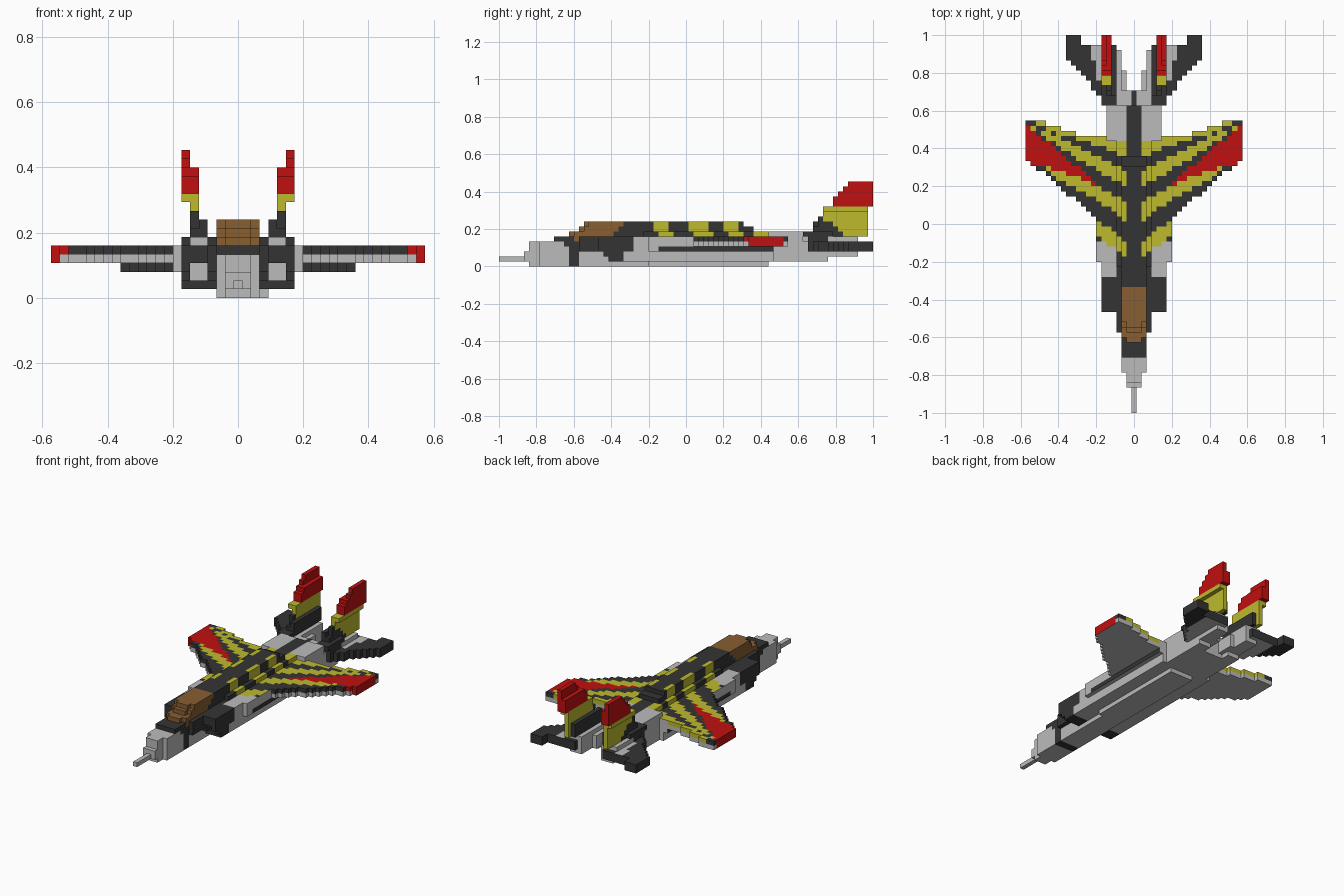
import bpy, bmesh, math
from mathutils import Vector

if "Cube" in bpy.data.objects:
    bpy.data.objects.remove(bpy.data.objects["Cube"])

U = 2 / 75                      # block size; the jet is 75 blocks long
COLOURS = {"light_grey": (0.50, 0.50, 0.50), "charcoal": (0.034, 0.034, 0.034),
           "yellow": (0.51, 0.49, 0.027), "red": (0.53, 0.005, 0.005),
           "amber_glass": (0.246, 0.112, 0.032)}
GREY, DARK, YELLOW, RED, AMBER = range(5)
MATS = []
for mat_name, rgb in COLOURS.items():
    m = bpy.data.materials.new(mat_name)
    m.use_nodes = True
    m.diffuse_color = (*rgb, 1)
    m.node_tree.nodes["Principled BSDF"].inputs["Base Color"].default_value = (*rgb, 1)
    MATS.append(m)

DIRS = [Vector(d) for d in ((1, 0, 0), (-1, 0, 0), (0, 1, 0), (0, -1, 0), (0, 0, 1), (0, 0, -1))]
taken = set()


def box(i0, i1, j0, j1, k0, k1):
    """Cells of an inclusive block range (x, y, z)."""
    return {(i, j, k) for i in range(i0, i1 + 1) for j in range(j0, j1 + 1) for k in range(k0, k1 + 1)}


def both(cells):
    """Mirror cells left to right."""
    return cells | {(-i, j, k) for i, j, k in cells}


def lerp(points, a):
    """Piecewise linear value through (a, value) points."""
    if a <= points[0][0]:
        return points[0][1]
    for (a0, v0), (a1, v1) in zip(points, points[1:]):
        if a <= a1:
            return v0 + (v1 - v0) * (a - a0) / (a1 - a0)
    return points[-1][1]


def build(name, cells, paint):
    """Skin the cells with outer faces only; paint(|i|, j, k, normal) picks the colour."""
    cells = cells - taken
    taken.update(cells)
    bm = bmesh.new()
    verts = {}

    def vert(p):
        key = tuple(round(c * 2) for c in p)
        if key not in verts:
            verts[key] = bm.verts.new((p.x * U, (p.y - 37) * U, (p.z + 0.5) * U))
        return verts[key]

    for c in sorted(cells):
        for n in DIRS:
            if (c[0] + int(n.x), c[1] + int(n.y), c[2] + int(n.z)) in cells:
                continue
            s = Vector((n.y, n.z, n.x))
            t = n.cross(s)
            centre = Vector(c) + n / 2
            corners = [centre + (s * p + t * q) / 2 for p, q in ((-1, -1), (1, -1), (1, 1), (-1, 1))]
            face = bm.faces.new([vert(p) for p in corners])
            face.material_index = paint(abs(c[0]), c[1], c[2], n)
    mesh = bpy.data.meshes.new(name)
    bm.to_mesh(mesh)
    bm.free()
    for m in MATS:
        mesh.materials.append(m)
    bpy.context.collection.objects.link(bpy.data.objects.new(name, mesh))


# Swept stripes: (start line, end line, colour), each line giving y block by |x| block
STRIPES = [
    ([(2, 45), (7, 45), (15, 48.3), (21, 49)], [(2, 44), (7, 45.2), (15, 52), (21, 57)], RED),
    ([(2, 31), (7, 35)], [(2, 34.5), (7, 38)], YELLOW),
    ([(2, 38.5), (7, 42), (15, 46.5), (21, 51)], [(2, 42), (7, 45), (15, 48.3), (21, 50)], YELLOW),
    ([(2, 45), (7, 48), (15, 53), (21, 57)], [(2, 48), (7, 51), (15, 55), (21, 57)], YELLOW),
    ([(2, 51), (7, 53), (15, 55.5), (20, 58)], [(2, 54.5), (7, 55), (19, 58)], YELLOW)]


def stripes(a, j):
    if a < 2:
        return DARK
    for start, end, colour in STRIPES:
        if lerp(start, a) <= j + 0.5 < lerp(end, a):
            return colour
    return DARK


# Nose probe and stepped nose
nose = box(0, 0, 0, 4, 1, 1) | box(-1, 1, 5, 5, 1, 2) | box(-1, 1, 6, 7, 0, 4) | box(-2, 2, 8, 10, 0, 4)
build("nose", nose, lambda a, j, k, n: GREY)

# Canopy: stepped glass, start and end block per layer
canopy = set()
for k, j0, j1 in ((5, 14, 20), (6, 14, 22), (7, 16, 23), (8, 17, 24)):
    canopy |= box(-2, 2, j0 + 1, j1, k, k) | box(-1, 1, j0, j0, k, k)
build("canopy", canopy, lambda a, j, k, n: AMBER)


# Central fuselage
def paint_fuselage(a, j, k, n):
    if k == 5:
        return DARK if j < 54 or a == 0 or (a == 1 and j < 61) else GREY
    if j in (14, 15) or (k >= 3 and 14 <= j < 27) or (k == 4 and 12 < j < 16):
        return DARK
    return GREY


fuselage = box(-2, 2, 11, 53, 0, 0) | box(-2, 2, 11, 63, 1, 5) | box(3, 3, 30, 53, 0, 0)
build("fuselage", fuselage, paint_fuselage)

# Raised spine behind the canopy, with shoulders
spine = box(-2, 2, 21, 53, 6, 6) | box(-2, 2, 23, 50, 7, 7) | box(-2, 2, 24, 48, 8, 8)
spine |= both(box(3, 3, 29, 53, 6, 6)) | box(-1, 1, 54, 60, 6, 6)
build("spine", spine, lambda a, j, k, n: stripes(a, j))
build("rear_deck", both(box(2, 5, 54, 60, 6, 6)), lambda a, j, k, n: GREY)

# Air intakes with raked lips and grey openings
intakes = box(3, 3, 16, 20, 3, 5)
for k, j0 in ((1, 22), (2, 21), (3, 20), (4, 20), (5, 20)):
    intakes |= box(3, 6, j0, 26, k, k)
intakes -= box(4, 5, 20, 22, 2, 3)
build("air_intakes", both(intakes),
      lambda a, j, k, n: GREY if (a in (4, 5) and k in (2, 3) and n.y < 0) or (k < 3 and j > 24) else DARK)


# Body sides
def paint_side(a, j, k, n):
    if n.z > 0 and k == 5:
        if a == 3 and j < 54:
            return stripes(a, j)
        return stripes(a, j) if 33 - (6 - a) / 2 < j < 55 else GREY
    if k == 3 and n.x and a == 7 and j > 31:
        return DARK
    return GREY


sides = box(3, 6, 27, 54, 1, 5) | box(7, 7, 30, 54, 3, 5) | box(3, 5, 55, 60, 1, 5)
build("body_sides", both(sides), paint_side)


# Swept wings
def paint_wing(a, j, k, n):
    if a == 21 and n.x and 50 <= j < 57:
        return RED
    if n.y < 0 and a == 21:
        return RED
    return stripes(a, j) if k == 5 else GREY


wings = set()
for i in range(8, 22):
    lead = round(lerp([(7.5, 39), (21, 50)], i))
    trail = round(lerp([(10, 55), (19, 58)], i))
    wings |= box(i, i, lead, trail - 1, 4, 5)
build("wings", both(wings), paint_wing)

# Twin engine housings with a gap between them
engines = box(3, 5, 61, 65, 1, 1) | box(3, 5, 61, 71, 2, 4) | box(2, 2, 64, 67, 2, 4) | box(3, 3, 61, 71, 5, 5)
build("engine_housings", both(engines), lambda a, j, k, n: GREY)

# Fin roots
build("fin_fairings", both(box(4, 6, 62, 71, 5, 5)), lambda a, j, k, n: GREY if j > 65 else DARK)
build("fin_root_blocks", both(box(4, 4, 61, 72, 6, 6) | box(4, 4, 63, 72, 7, 8) | box(6, 6, 61, 66, 6, 6)),
      lambda a, j, k, n: DARK)


# Tail fins, stepping outward towards the tip
def paint_fin(a, j, k, n):
    if k >= 12:
        return RED
    return YELLOW if j >= 65 + max(0, 9 - k) * 1.3 else DARK


fins = set()
for k, lead in zip(range(6, 17), (61, 63, 64, 64, 65, 65, 67, 67, 68, 69, 70)):
    end = 74 if k >= 12 else 73
    if k <= 14:
        fins |= box(5, 5, lead, end, k, k)
    if k >= 11:
        fins |= box(6, 6, lead, end, k, k)
build("tail_fins", both(fins), paint_fin)


# Tailplanes
def paint_tail(a, j, k, n):
    if n.z < 0:
        return GREY if a < 10 else DARK
    return GREY if n.z > 0 and a in (7, 8) and j >= 66 + (a - 7) * 4 else DARK


tail = set()
for i in range(4, 14):
    tail |= box(i, i, round(61 + (i - 5) * 9 / 8), 74 if i > 10 else 72, 3, 4)
build("tailplanes", both(tail), paint_tail)
